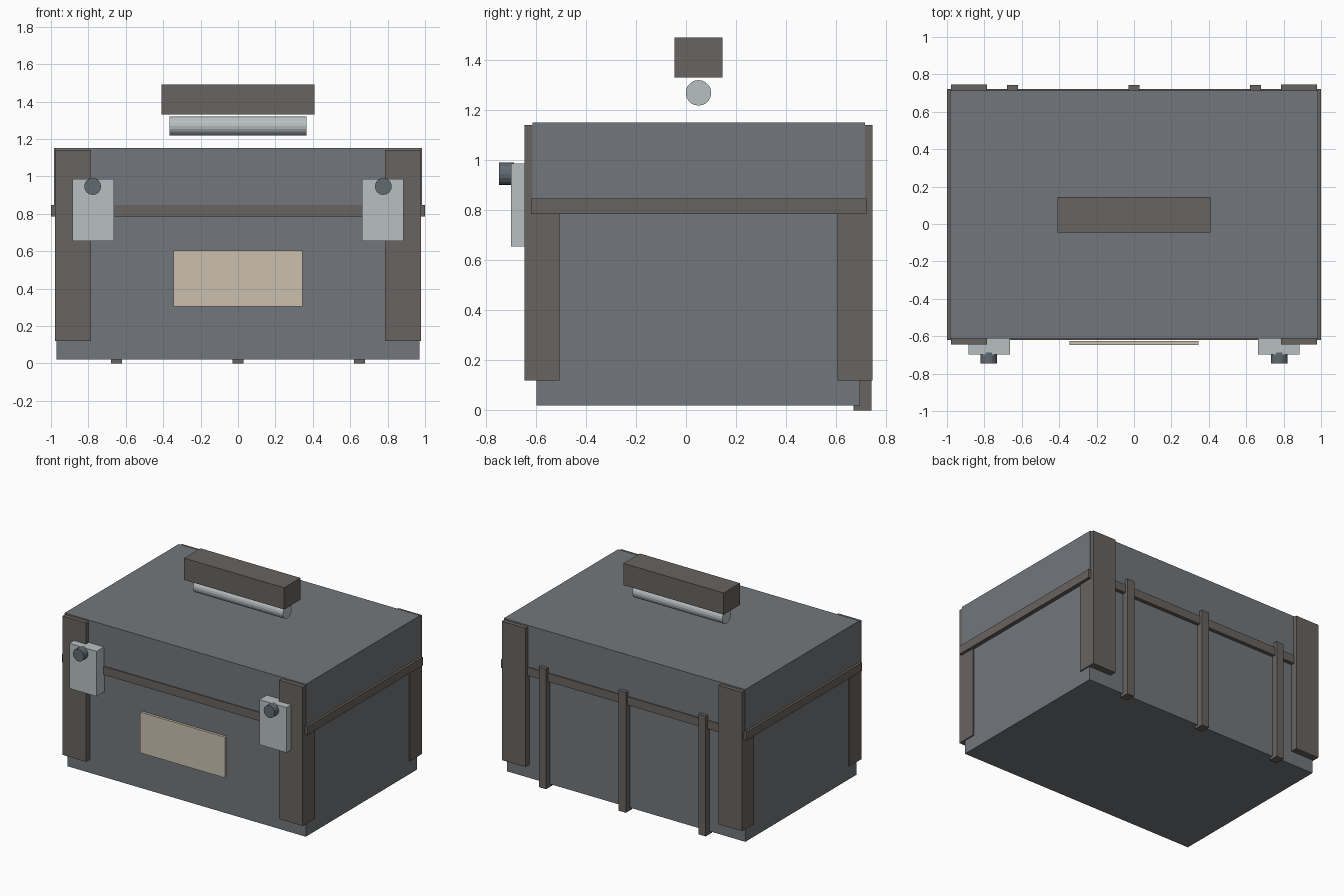
import bpy
from math import pi

if "Cube" in bpy.data.objects:
    bpy.data.objects.remove(bpy.data.objects["Cube"])


def material(name, r, g, b):
    m = bpy.data.materials.new(name)
    m.diffuse_color = (r, g, b, 1)
    m.use_nodes = True
    m.node_tree.nodes["Principled BSDF"].inputs["Base Color"].default_value = m.diffuse_color
    return m


SHELL = material("shell_grey", 0.17, 0.185, 0.20)
TRIM = material("trim_brown", 0.14, 0.125, 0.115)
STEEL = material("steel", 0.48, 0.53, 0.54)
DARK = material("dark_steel", 0.12, 0.145, 0.17)
PAPER = material("paper", 0.60, 0.53, 0.42)


def box(name, x, y, z, mat):
    """Box from (min, max) ranges on each axis."""
    r = (x, y, z)
    bpy.ops.mesh.primitive_cube_add(size=1, location=[(a + b) / 2 for a, b in r])
    o = bpy.context.object
    o.name = name
    o.scale = [b - a for a, b in r]
    bpy.ops.object.transform_apply(location=False, rotation=False, scale=True)
    o.data.materials.append(mat)
    return o


def rod(name, loc, radius, length, rot, mat, sides):
    bpy.ops.mesh.primitive_cylinder_add(vertices=sides, radius=radius, depth=length,
                                        location=loc, rotation=rot)
    o = bpy.context.object
    o.name = name
    o.data.materials.append(mat)
    return o


# Case body, lid and the seam band between them
box("case_body", (-0.97, 0.97), (-0.597, 0.695), (0.02, 0.815), SHELL)
box("case_lid", (-0.983, 0.983), (-0.613, 0.715), (0.815, 1.152), SHELL)
box("seam_band", (-1, 1), (-0.62, 0.722), (0.785, 0.847), TRIM)

# Corner guards and latches, mirrored left and right
for side, s in (("left", -1), ("right", 1)):
    def span(a, b):
        return tuple(sorted((s * a, s * b)))
    box(f"front_corner_{side}", span(0.787, 0.979), (-0.645, -0.505), (0.12, 1.142), TRIM)
    box(f"back_corner_{side}", span(0.787, 0.979), (0.605, 0.745), (0.12, 1.142), TRIM)
    box(f"latch_{side}", span(0.663, 0.885), (-0.699, -0.605), (0.655, 0.987), STEEL)
    rod(f"latch_knob_{side}", (s * 0.777, -0.717, 0.946), 0.045, 0.06,
        (pi / 2, 0, 0), DARK, 16)

# Back ribs, which reach the floor
for i, x in enumerate((-0.65, 0, 0.65)):
    box(f"back_rib_{i + 1}", (x - 0.03, x + 0.03), (0.67, 0.742), (0, 0.885), TRIM)

# Label plate on the front
box("label_plate", (-0.345, 0.345), (-0.646, -0.626), (0.305, 0.605), PAPER)

# Handle: grip block above a round bar
box("handle_grip", (-0.408, 0.408), (-0.045, 0.145), (1.332, 1.492), TRIM)
rod("handle_bar", (0, 0.05, 1.27), 0.051, 0.733, (0, pi / 2, 0), STEEL, 20)
